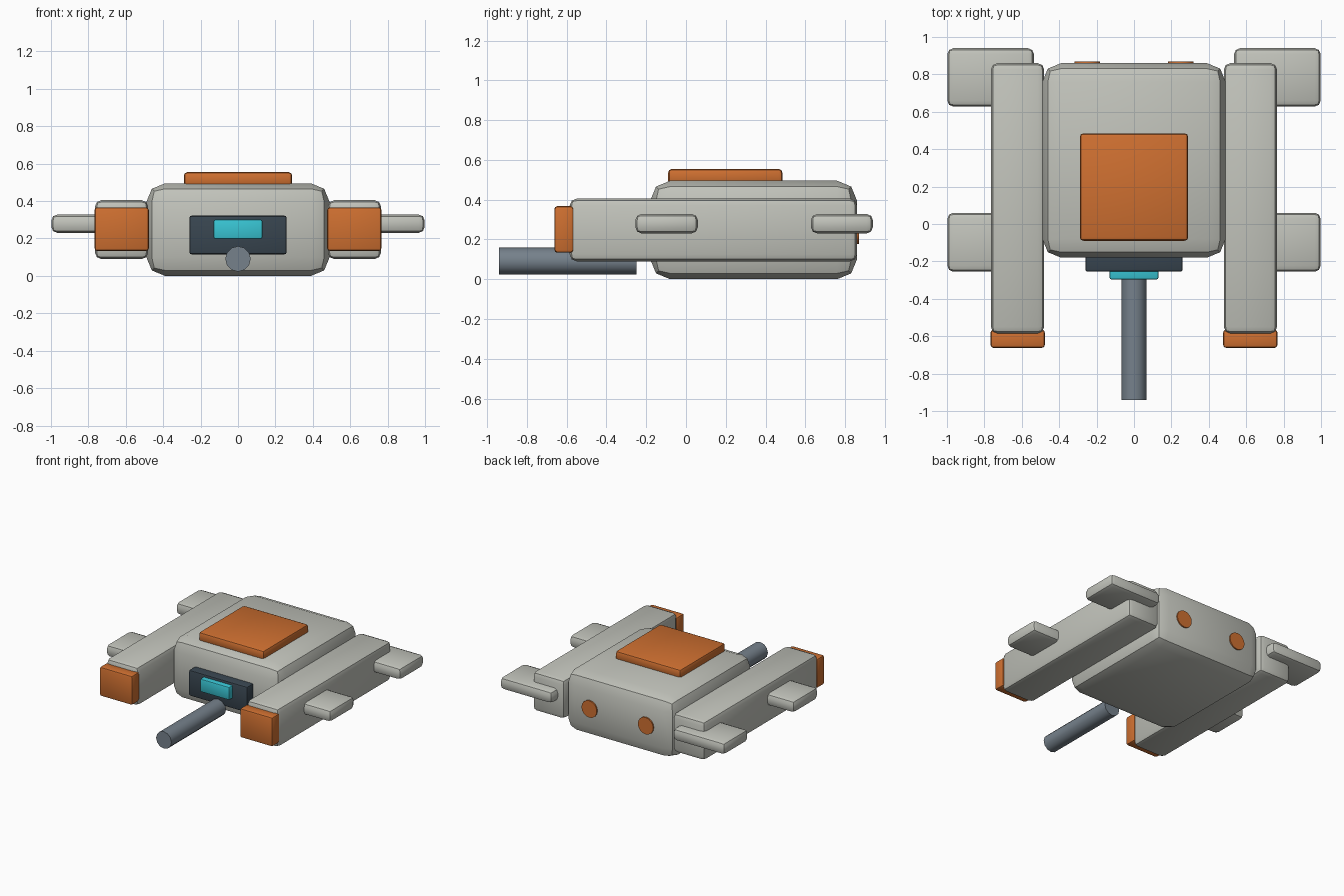
import bpy
import math

cube = bpy.data.objects.get("Cube")
if cube:
    bpy.data.objects.remove(cube, do_unlink=True)


def material(name, rgb):
    mat = bpy.data.materials.new(name)
    mat.use_nodes = True
    color = (*rgb, 1.0)
    mat.diffuse_color = color
    mat.node_tree.nodes["Principled BSDF"].inputs["Base Color"].default_value = color
    return mat


hull_grey = material("hull_grey", (0.54, 0.55, 0.50))
orange = material("orange", (0.62, 0.16, 0.03))
steel = material("steel", (0.18, 0.22, 0.26))
dark_slate = material("dark_slate", (0.04, 0.06, 0.08))
cyan = material("cyan", (0.04, 0.56, 0.66))


def finish(obj, name, mat):
    obj.name = obj.data.name = name
    obj.data.materials.append(mat)
    bpy.ops.object.shade_smooth_by_angle(angle=math.radians(35))
    return obj


def box(name, x, y, z, mat, bevel, segments=2):
    """Rounded box spanning the given (low, high) ranges."""
    spans = (x, y, z)
    bpy.ops.mesh.primitive_cube_add(size=1, location=[(a + b) / 2 for a, b in spans])
    obj = bpy.context.object
    obj.scale = [b - a for a, b in spans]
    bpy.ops.object.transform_apply(location=False, rotation=False, scale=True)
    mod = obj.modifiers.new("rounded_edges", "BEVEL")
    mod.width = bevel
    mod.segments = segments
    bpy.ops.object.modifier_apply(modifier=mod.name)
    return finish(obj, name, mat)


def rod(name, x, z, y, radius, mat, sides):
    """Cylinder lying along y."""
    bpy.ops.mesh.primitive_cylinder_add(
        vertices=sides, radius=radius, depth=y[1] - y[0],
        location=(x, sum(y) / 2, z), rotation=(math.pi / 2, 0, 0))
    return finish(bpy.context.object, name, mat)


# Hull and roof hatch
box("hull", (-0.49, 0.49), (-0.18, 0.86), (0, 0.495), hull_grey, 0.1)
box("roof_hatch", (-0.29, 0.29), (-0.09, 0.485), (0.475, 0.555), orange, 0.02)

# Nose: visor frame, glowing visor and barrel
box("visor_frame", (-0.26, 0.26), (-0.255, -0.1), (0.115, 0.322), dark_slate, 0.012)
box("visor", (-0.13, 0.13), (-0.297, -0.2), (0.197, 0.302), cyan, 0.01)
rod("barrel", 0, 0.091, (-0.94, -0.248), 0.068, steel, 12)

# Mirrored side pods, fins and rear thrusters
for label, s in (("left", 1), ("right", -1)):
    def span(a, b):
        return tuple(sorted((s * a, s * b)))

    box(label + "_pod", span(0.48, 0.765), (-0.585, 0.86), (0.09, 0.405), hull_grey, 0.035)
    box(label + "_pod_cap", span(0.477, 0.767), (-0.662, -0.565), (0.133, 0.367), orange, 0.015)
    for place, y in (("front", (-0.255, 0.06)), ("rear", (0.628, 0.94))):
        box(label + "_" + place + "_fin", span(0.535, 0.998), y, (0.23, 0.328), hull_grey, 0.032)
    rod(label + "_thruster", s * 0.25, 0.245, (0.8, 0.87), 0.068, orange, 16)
